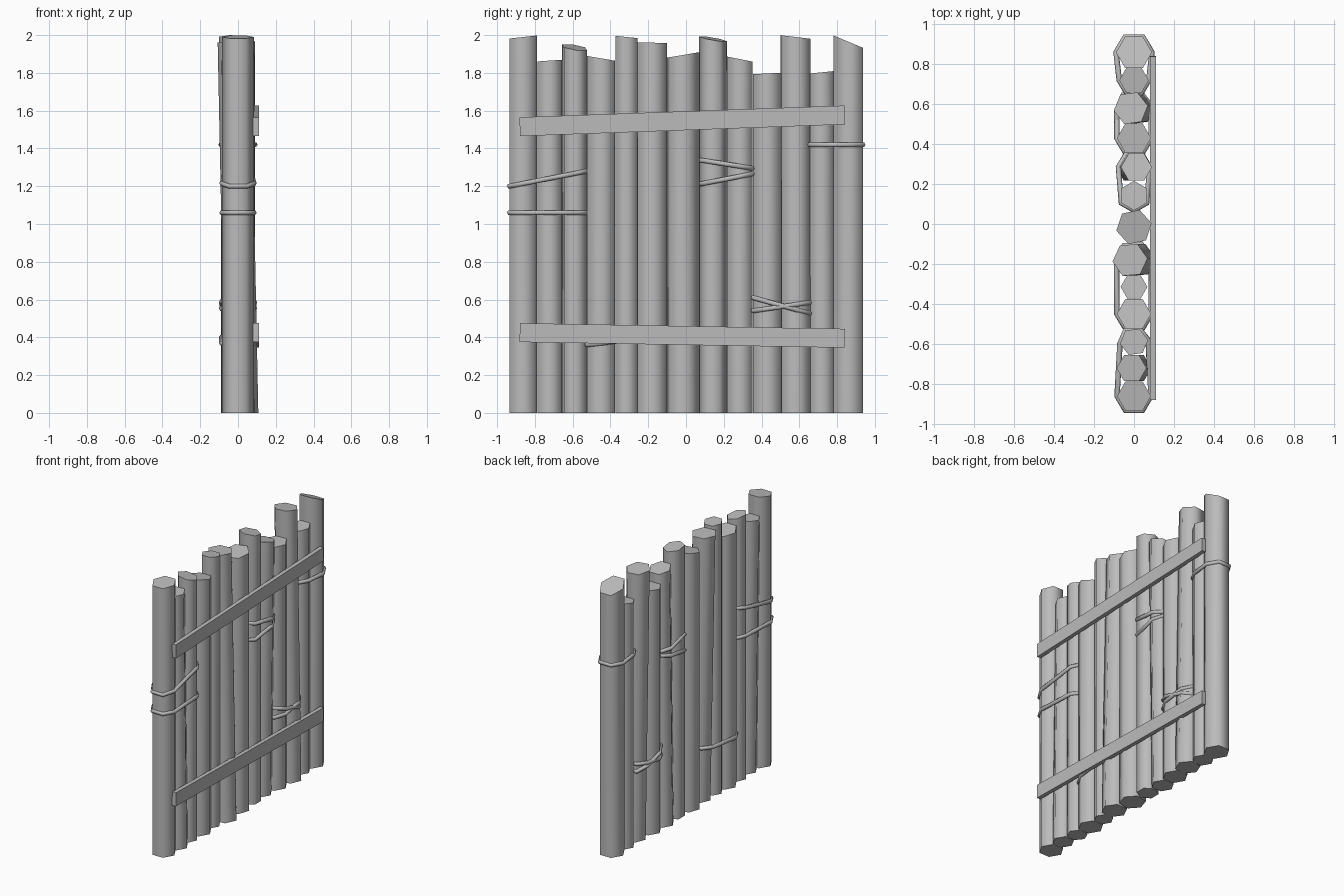
import bpy, bmesh
from math import cos, sin, pi, radians, atan2, hypot
from mathutils import Vector
from mathutils.geometry import convex_hull_2d

cube = bpy.data.objects.get("Cube")
if cube:
    bpy.data.objects.remove(cube)

grey = bpy.data.materials.new("plain grey")
grey.use_nodes = True
grey.diffuse_color = (0.5, 0.5, 0.5, 1)
grey.node_tree.nodes["Principled BSDF"].inputs["Base Color"].default_value = (0.5, 0.5, 0.5, 1)

# Each log: centre y, radius, turn, top height, top slope along y, along x, lean in x
LOGS = [
    (-0.862, 0.085, 0, 1.99, 0.11, 0, 0),
    (-0.722, 0.075, 0, 1.865, 0.07, 0, -0.012),
    (-0.59, 0.071, 8, 1.935, -0.15, -0.2, 0),
    (-0.45, 0.086, 0, 1.877, -0.17, 0, 0),
    (-0.315, 0.067, 0, 1.99, -0.1, 0, 0),
    (-0.18, 0.088, 5, 1.96, -0.03, 0, -0.02),
    (-0.015, 0.09, 12, 1.895, 0.17, 0, 0),
    (0.142, 0.074, 30, 1.98, -0.17, -0.1, 0),
    (0.285, 0.078, 0, 1.873, -0.2, 0, 0.012),
    (0.43, 0.086, 0, 1.797, 0.05, 0, 0),
    (0.58, 0.086, 8, 1.99, -0.12, 0, -0.016),
    (0.72, 0.074, 0, 1.803, 0.1, 0, 0),
    (0.86, 0.09, 0, 1.965, -0.42, 0, 0),
]


def finish(obj, angle):
    obj.data.materials.append(grey)
    bpy.ops.object.select_all(action='DESELECT')
    obj.select_set(True)
    bpy.context.view_layer.objects.active = obj
    if angle:
        bpy.ops.object.shade_smooth_by_angle(angle=radians(angle))


def add_mesh(name, bm, angle=0):
    bmesh.ops.recalc_face_normals(bm, faces=bm.faces)
    mesh = bpy.data.meshes.new(name)
    bm.to_mesh(mesh)
    bm.free()
    obj = bpy.data.objects.new(name, mesh)
    bpy.context.collection.objects.link(obj)
    finish(obj, angle)
    return obj


def hexagon(log):
    y, r, turn = log[:3]
    angles = [radians(turn) + k * pi / 3 for k in range(6)]
    return [Vector((r * cos(a), y + r * sin(a))) for a in angles]


# Upright six-sided logs with slanted tops
for i, log in enumerate(LOGS):
    cy, r, turn, height, slope_y, slope_x, lean = log
    bm = bmesh.new()
    outline = hexagon(log)
    low = [bm.verts.new((p.x - lean, p.y, 0)) for p in outline]
    high = [bm.verts.new((p.x + lean, p.y,
                          min(2, height + slope_y * (p.y - cy) + slope_x * p.x)))
            for p in outline]
    bm.faces.new(low)
    bm.faces.new(high)
    for k in range(6):
        n = (k + 1) % 6
        bm.faces.new((low[k], low[n], high[n], high[k]))
    add_mesh(f"log_{i + 1}", bm, 64)


# Cross planks on the +x side
def plank(name, z_start, z_end):
    y0, y1 = -0.88, 0.84
    bm = bmesh.new()
    bmesh.ops.create_cube(bm, size=1)
    bmesh.ops.scale(bm, vec=(0.03, hypot(y1 - y0, z_end - z_start), 0.1), verts=bm.verts)
    obj = add_mesh(name, bm)
    obj.location = (0.095, (y0 + y1) / 2, (z_start + z_end) / 2)
    obj.rotation_euler.x = atan2(z_end - z_start, y1 - y0)


plank("upper_plank", 1.515, 1.577)
plank("lower_plank", 0.425, 0.395)


# Ropes pulled tight round neighbouring logs
def rope(name, first, last, z_start, z_end):
    points = [p for log in LOGS[first - 1:last] for p in hexagon(log)]
    hull = [points[k] for k in convex_hull_2d(points)]
    ys = [p.y for p in hull]
    y0, y1 = min(ys), max(ys)
    curve = bpy.data.curves.new(name, 'CURVE')
    curve.dimensions = '3D'
    curve.bevel_depth = 0.014
    curve.bevel_resolution = 1
    spline = curve.splines.new('POLY')
    spline.points.add(len(hull) - 1)
    spline.use_cyclic_u = True
    for point, p in zip(spline.points, hull):
        t = (p.y - y0) / (y1 - y0)
        point.co = (p.x, p.y, z_start + t * (z_end - z_start), 1)
    obj = bpy.data.objects.new(name, curve)
    bpy.context.collection.objects.link(obj)
    bpy.ops.object.select_all(action='DESELECT')
    obj.select_set(True)
    bpy.context.view_layer.objects.active = obj
    bpy.ops.object.convert(target='MESH')
    finish(bpy.context.object, 64)


rope("edge_rope_low", 1, 3, 1.06, 1.06)
rope("edge_rope_high", 1, 3, 1.2, 1.28)
rope("middle_rope_low", 8, 9, 1.21, 1.265)
rope("middle_rope_high", 8, 9, 1.34, 1.295)
rope("crossed_rope_falling", 10, 11, 0.61, 0.525)
rope("crossed_rope_rising", 10, 11, 0.54, 0.585)
rope("far_edge_rope", 12, 13, 1.42, 1.42)
rope("hidden_rope", 4, 6, 0.36, 0.41)
